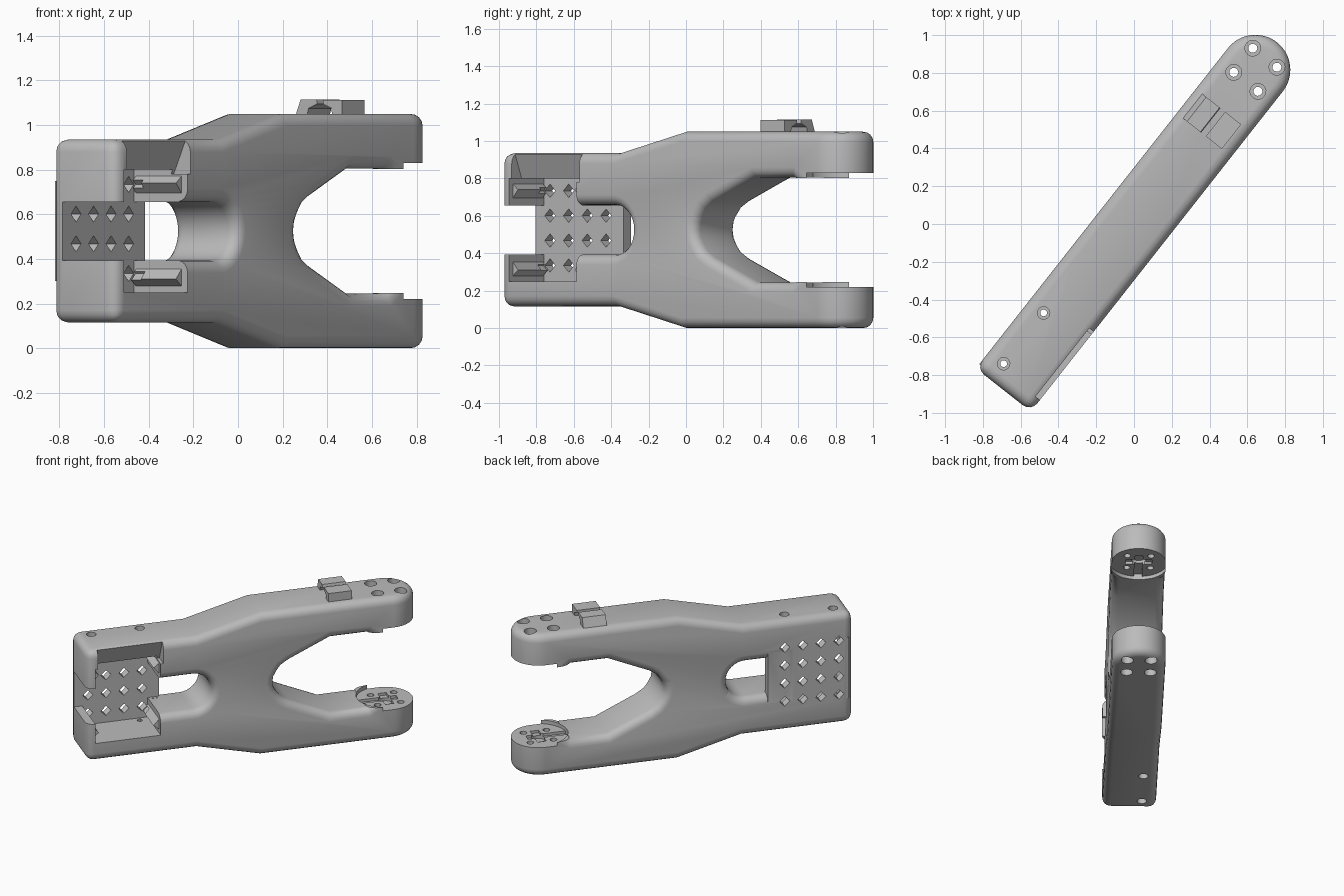
import bpy, bmesh, math
from mathutils import Matrix

if "Cube" in bpy.data.objects:
    bpy.data.objects.remove(bpy.data.objects["Cube"])

MID = 0.525                      # height of the symmetry plane
ANGLE = math.radians(51.8)       # heading of the arm

grey = bpy.data.materials.new("plain grey")
grey.use_nodes = True
grey.diffuse_color = (0.5, 0.5, 0.5, 1)
grey.node_tree.nodes["Principled BSDF"].inputs["Base Color"].default_value = (0.5, 0.5, 0.5, 1)


def flip(z):
    return 2 * MID - z


def add_prism(bm, pts, axis, lo, hi):
    """Extrude a 2D outline along one axis."""
    place = {"x": lambda a, b, c: (c, a, b),
             "y": lambda a, b, c: (a, c, b),
             "z": lambda a, b, c: (a, b, c)}[axis]
    rings = [[bm.verts.new(place(a, b, c)) for a, b in pts] for c in (lo, hi)]
    bm.faces.new(rings[0])
    bm.faces.new(rings[1][::-1])
    n = len(pts)
    for i in range(n):
        j = (i + 1) % n
        bm.faces.new((rings[0][i], rings[1][i], rings[1][j], rings[0][j]))


def ring(x, y, r, n=20, start=0.0, sweep=2 * math.pi):
    return [(x + r * math.cos(start + sweep * i / n),
             y + r * math.sin(start + sweep * i / n)) for i in range(n)]


def rect(a0, a1, b0, b1):
    return [(a0, b0), (a1, b0), (a1, b1), (a0, b1)]


def make(name, *prisms):
    bm = bmesh.new()
    for p in prisms:
        add_prism(bm, *p)
    bmesh.ops.recalc_face_normals(bm, faces=bm.faces)
    mesh = bpy.data.meshes.new(name)
    bm.to_mesh(mesh)
    bm.free()
    mesh.materials.append(grey)
    ob = bpy.data.objects.new(name, mesh)
    bpy.context.collection.objects.link(ob)
    return ob


def apply(ob, mod):
    bpy.context.view_layer.objects.active = ob
    bpy.ops.object.modifier_apply(modifier=mod.name)


def combine(ob, operation, *prisms):
    """Boolean the body with a temporary tool shape."""
    tool = make("tool", *prisms)
    tool.hide_render = True
    mod = ob.modifiers.new("bool", "BOOLEAN")
    mod.operation, mod.solver, mod.object = operation, "EXACT", tool
    apply(ob, mod)
    bpy.data.objects.remove(tool)


def both(pts, axis, lo, hi):
    """A z-extruded prism and its copy mirrored in height."""
    return [(pts, axis, lo, hi), (pts, axis, flip(hi), flip(lo))]


# Forked body side profile
TIP_X, TIP_R, END = 1.039, 0.185, -1.118
upper = [(END, 0.935), (-0.34, 0.935), (0.11, 1.05), (1.23, 1.05), (1.23, 0.74),
         (0.95, 0.74), (0.86, 0.805), (0.6, 0.805), (0.31, 0.675), (0.255, 0.64),
         (0.225, 0.6), (0.206, 0.563)]
profile = upper + [(0.2, MID)] + [(x, flip(z)) for x, z in reversed(upper)]
body = make("forked_arm_body", (profile, "y", -0.3, 0.3))

# Rounded prong ends in plan
plan = ([(END - 0.1, -TIP_R)] + ring(TIP_X, 0, TIP_R, 32, -math.pi / 2, math.pi)
        + [(TIP_X, TIP_R), (END - 0.1, TIP_R)])
combine(body, "INTERSECT", (plan, "z", -0.2, 1.3))

# Round-ended through slot
slot = ([(-0.64, MID - 0.1325)] + ring(-0.368, MID, 0.1325, 16, -math.pi / 2, math.pi)
        + [(-0.368, MID + 0.1325), (-0.64, MID + 0.1325)])
combine(body, "DIFFERENCE", (slot, "y", -0.4, 0.4))

# Soft outer edges
bevel = body.modifiers.new("round", "BEVEL")
bevel.width, bevel.segments = 0.055, 4
bevel.limit_method, bevel.angle_limit = "ANGLE", math.radians(42)
bevel.use_clamp_overlap = False
apply(body, bevel)

# Back plate, then the open clamp cavity in front of it
combine(body, "UNION", (rect(-1.09, -0.52, 0.3, 0.75), "y", 0.1, 0.1845))
combine(body, "DIFFERENCE", (rect(-1.3, -0.5, 0.394, 0.656), "y", -0.4, 0.12))
combine(body, "DIFFERENCE", (rect(-1.06, -0.6, 0.25, 0.8), "y", -0.4, 0.1203))

# Sloped relief above the cavity
combine(body, "DIFFERENCE",
        ([(-0.165, 0.95), (-0.3, 0.95), (-0.3, 0.78), (-0.09, 0.78)], "x", -1.04, -0.58))

# Holding ribs on the cavity ends
ribs = []
for wall, inner in ((-1.065, -1.025), (-0.595, -0.64)):
    for side in (lambda z: z, flip):
        ribs.append(([(wall, side(0.69)), (inner, side(0.74)), (wall, side(0.775))],
                     "y", -0.15, 0.11))
combine(body, "UNION", *ribs)

# Grid of diamond holes through the plate
diamonds = [(ring(-1.02 + 0.127 * i, 0.335 + 0.133 * j, 0.036, 4), "y", 0.05, 0.3)
            for i in range(4) for j in range(4)]
combine(body, "DIFFERENCE", *diamonds)

# Flat prong faces with round seats
combine(body, "DIFFERENCE", (rect(0.85, 1.4, 0.247, 0.803), "y", -0.4, 0.4))
combine(body, "DIFFERENCE", (ring(TIP_X, 0, 0.2, 40), "z", flip(0.83), 0.83))

# Star-shaped recess and centre hole in each seat
combine(body, "DIFFERENCE", *both(rect(0.84, 1.12, -0.028, 0.028), "z", 0.7, 0.85))
combine(body, "DIFFERENCE", *both(rect(1.01, 1.07, -0.09, 0.09), "z", 0.7, 0.849))
combine(body, "DIFFERENCE", *both(ring(TIP_X, 0, 0.05), "z", 0.7, 0.87))

# Counterbored screw holes in the prongs
spots = ring(TIP_X, 0, 0.115, 4, math.pi / 4)
bores, drills = [], []
for x, y in spots:
    bores += both(ring(x, y, 0.042, 16), "z", 0.95, 1.2)
    drills += both(ring(x, y, 0.024, 12), "z", 0.75, 1.2)

# Screw holes into the clamp
for x in (-1.008, -0.666):
    bores += both(ring(x, 0.085, 0.033, 16), "z", 0.89, 1.1)
    drills += both(ring(x, 0.085, 0.018, 12), "z", 0.76, 1.1)
combine(body, "DIFFERENCE", *bores)
combine(body, "DIFFERENCE", *drills)

# Cable clip: two facing hooks on the upper prong
rear_hook = make("cable_clip_rear_hook",
                 ([(0.145, 1.04), (0.115, 1.115), (0.025, 1.115), (0.02, 1.095),
                   (0.07, 1.075), (0.08, 1.04)], "x", 0.6, 0.765))
front_hook = make("cable_clip_front_hook",
                  ([(-0.12, 1.04), (-0.12, 1.112), (-0.012, 1.112), (-0.012, 1.095),
                    (-0.06, 1.075), (-0.065, 1.04)], "x", 0.6, 0.765))

# Turn everything to its heading and shade
for ob in (body, rear_hook, front_hook):
    ob.data.transform(Matrix.Rotation(ANGLE, 4, "Z"))
    bpy.ops.object.select_all(action="DESELECT")
    ob.select_set(True)
    bpy.context.view_layer.objects.active = ob
    bpy.ops.object.shade_smooth_by_angle(angle=math.radians(30))
